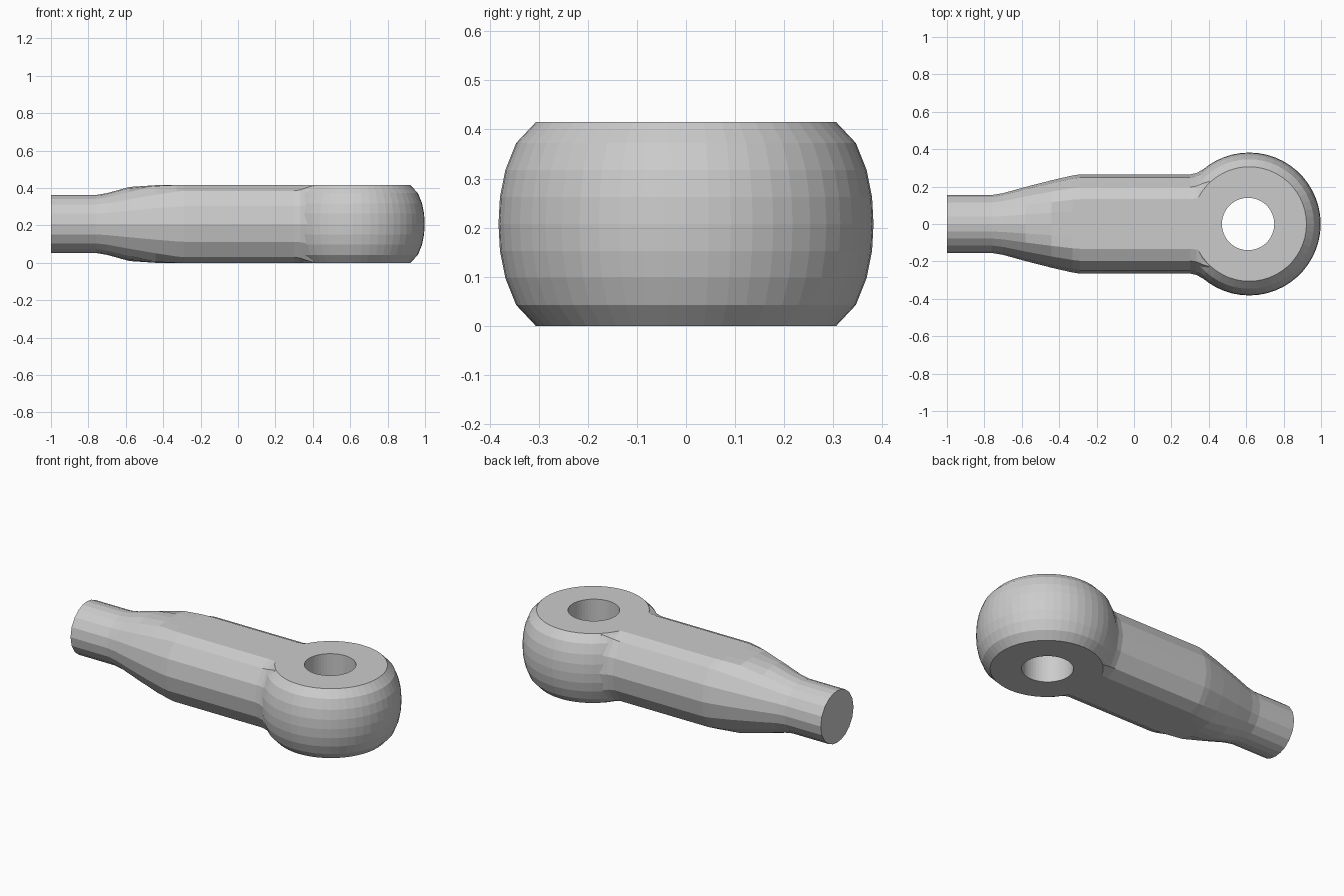
import bpy, bmesh
from math import sin, cos, tau, radians

cube = bpy.data.objects.get("Cube")
if cube:
    bpy.data.objects.remove(cube)

HALF = 0.2075        # half thickness between the flats
HEAD_X = 0.616       # centre of the ring head

steel = bpy.data.materials.new("light_steel_grey")
steel.use_nodes = True
colour = (0.6, 0.6, 0.6, 1)
steel.diffuse_color = colour
steel.node_tree.nodes["Principled BSDF"].inputs["Base Color"].default_value = colour


def loft(name, rings):
    """Join closed rings of points with quads and cap both ends."""
    bm = bmesh.new()
    loops = [[bm.verts.new(p) for p in ring] for ring in rings]
    for a, b in zip(loops, loops[1:]):
        for i in range(len(a)):
            j = (i + 1) % len(a)
            bm.faces.new((a[i], a[j], b[j], b[i]))
    bm.faces.new(loops[0])
    bm.faces.new(loops[-1])
    bmesh.ops.recalc_face_normals(bm, faces=bm.faces[:])
    mesh = bpy.data.meshes.new(name)
    bm.to_mesh(mesh)
    bm.free()
    mesh.materials.append(steel)
    obj = bpy.data.objects.new(name, mesh)
    bpy.context.collection.objects.link(obj)
    return obj


def upright_ring(x, radius, z, sides=52):
    return [(x + radius * cos(tau * i / sides), radius * sin(tau * i / sides), z)
            for i in range(sides)]


# Shank section: a faceted circle cut off level by the top and bottom flats
quarter = [0, 21, 42, 60, 75]
angles = quarter + [90] + [180 - a for a in reversed(quarter)]
angles += [a + 180 for a in angles[1:-1]]


def shank_ring(x, radius):
    return [(x, radius * cos(radians(a)),
             HALF + max(-HALF, min(HALF, radius * sin(radians(a))))) for a in angles]


# Rod tip, taper, body and the flare that blends into the head
shank_profile = [(-1, 0.155), (-0.76, 0.155), (-0.70, 0.165), (-0.58, 0.198),
                 (-0.44, 0.234), (-0.33, 0.259), (-0.29, 0.265), (0.3, 0.265),
                 (0.335, 0.273), (0.365, 0.29), (0.40, 0.305), (0.44, 0.29)]
shank = loft("shank", [shank_ring(x, r) for x, r in shank_profile])

# Barrel-shaped ring head with chamfered rims
upper = [(0.382, 0), (0.379, 0.055), (0.368, 0.11), (0.346, 0.165), (0.306, HALF)]
barrel = [(r, -z) for r, z in reversed(upper[1:])] + upper
head = loft("ring_head", [upright_ring(HEAD_X, r, HALF + z) for r, z in barrel])

# Pin hole cutter
cutter = loft("pin_hole_cutter", [upright_ring(0.61, 0.14, z) for z in (-0.2, 0.7)])


def combine(target, other, operation):
    mod = target.modifiers.new(operation.lower(), 'BOOLEAN')
    mod.object = other
    mod.operation = operation
    mod.solver = 'EXACT'
    bpy.context.view_layer.objects.active = target
    bpy.ops.object.modifier_apply(modifier=mod.name)
    bpy.data.objects.remove(other)


combine(head, shank, 'UNION')
combine(head, cutter, 'DIFFERENCE')
head.name = "rod_end"
